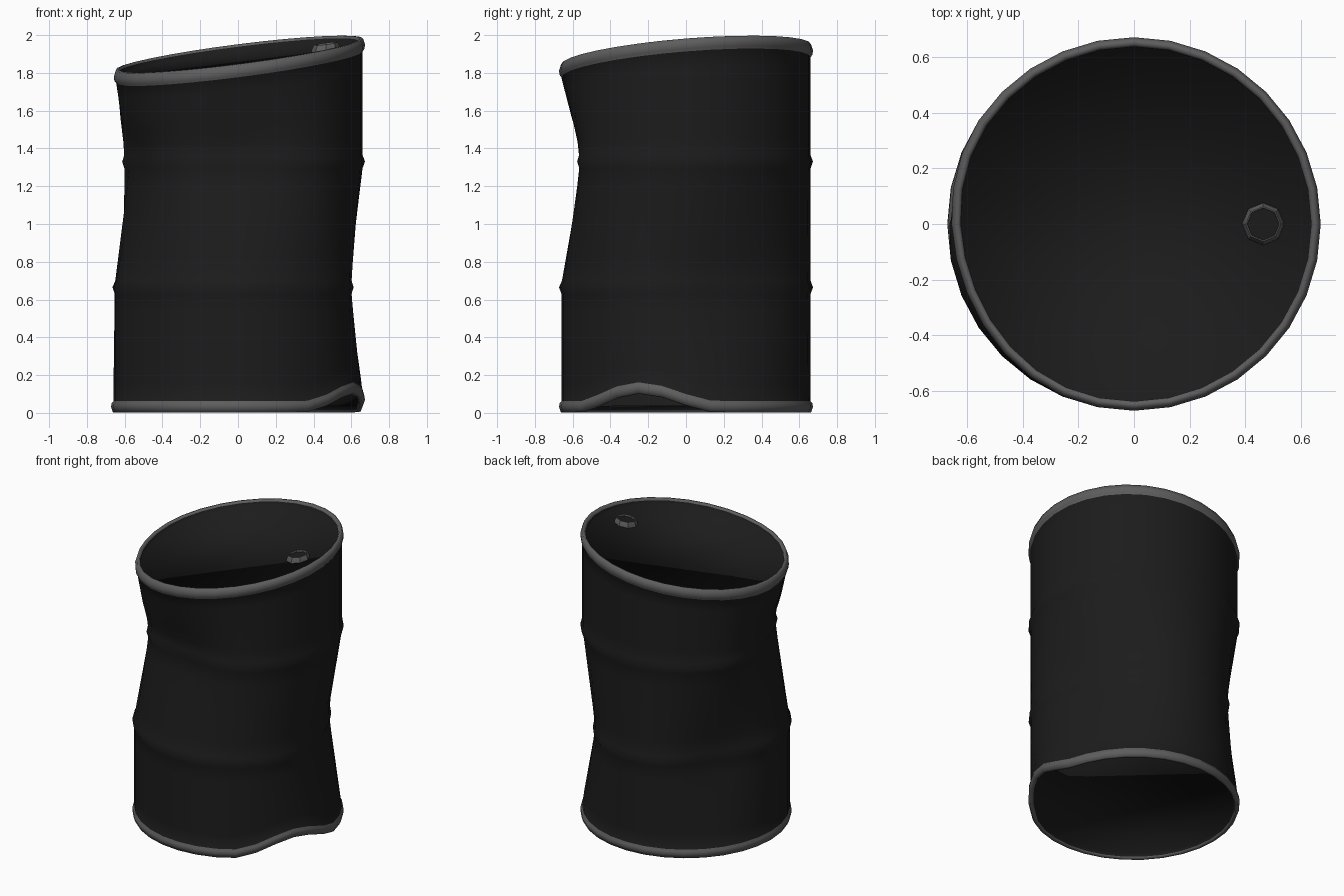
import bpy, bmesh, math
from mathutils import Vector

cube = bpy.data.objects.get("Cube")
if cube:
    bpy.data.objects.remove(cube, do_unlink=True)


def material(name, value):
    m = bpy.data.materials.new(name)
    m.use_nodes = True
    m.diffuse_color = (value, value, value, 1)
    bsdf = next(n for n in m.node_tree.nodes if n.type == 'BSDF_PRINCIPLED')
    bsdf.inputs["Base Color"].default_value = (value, value, value, 1)
    bsdf.inputs["Roughness"].default_value = 0.6
    return m


BLACK = material("black paint", 0.0115)
STEEL = material("grey steel", 0.11)
RADIUS = 0.66
TILT_X, TILT_Y, DROP = 0.084 / RADIUS, 0.053 / RADIUS, -0.099

# Dents: direction in degrees, half width in degrees, depth, strength by height
LOW = [(0.08, 0), (0.62, 1), (0.72, 1), (1.3, 0)]
FRONT = [(0.68, 0), (1.28, 1), (1.42, 0.97), (1.65, 0.5), (1.93, 0)]
SIDE = [(0.68, 0), (1.28, 1), (1.42, 0.97), (1.65, 0.55), (1.93, 0.18)]
DENTS = [(265, 52, 0.108, FRONT), (200, 55, 0.118, SIDE), (22, 66, 0.095, LOW), (146, 42, 0.085, LOW)]
LIFT_DIR, LIFT_WIDTH, LIFT = 338, 38, 0.1


def ramp(points, z):
    """Piecewise linear value, flat beyond both ends."""
    if z <= points[0][0]:
        return points[0][1]
    for (a, u), (b, v) in zip(points, points[1:]):
        if z <= b:
            return u + (v - u) * (z - a) / (b - a)
    return points[-1][1]


def falloff(angle, centre, width):
    d = abs((angle - centre + 180) % 360 - 180)
    return math.cos(math.pi / 2 * d / width) ** 2 if d < width else 0


def crush(co):
    """Push the dents in, lift the bent bottom edge, tilt the top."""
    angle = math.degrees(math.atan2(co.y, co.x))
    push = sum(depth * falloff(angle, c, w) * ramp(g, co.z) for c, w, depth, g in DENTS)
    lift = LIFT * falloff(angle, LIFT_DIR, LIFT_WIDTH) * ramp([(0.07, 1), (0.6, 0)], co.z)
    tilt = (DROP + TILT_X * co.x + TILT_Y * co.y) * ramp([(1.36, 0), (1.92, 1)], co.z)
    scale = 1 - push / RADIUS
    return Vector((co.x * scale, co.y * scale, co.z + lift + tilt))


def lathe(name, profile, sides, mats, rule, deform, capped, crease):
    """Spin a profile of (radius, height); rule picks the material per band."""
    bm = bmesh.new()
    rings = []
    for r, z in profile:
        rings.append([bm.verts.new((r * math.cos(2 * math.pi * i / sides),
                                    r * math.sin(2 * math.pi * i / sides), z))
                      for i in range(sides)])
    for k in range(len(rings) - 1):
        for i in range(sides):
            j = (i + 1) % sides
            f = bm.faces.new((rings[k][i], rings[k][j], rings[k + 1][j], rings[k + 1][i]))
            f.material_index = rule(k)
    if capped:
        bm.faces.new(rings[0])
        bm.faces.new(rings[-1])
    bmesh.ops.recalc_face_normals(bm, faces=bm.faces)
    for v in bm.verts:
        v.co = deform(v.co)
    mesh = bpy.data.meshes.new(name)
    bm.to_mesh(mesh)
    bm.free()
    for m in mats:
        mesh.materials.append(m)
    ob = bpy.data.objects.new(name, mesh)
    bpy.context.collection.objects.link(ob)
    bpy.ops.object.select_all(action='DESELECT')
    ob.select_set(True)
    bpy.context.view_layer.objects.active = ob
    bpy.ops.object.shade_smooth_by_angle(angle=math.radians(crease))


# Drum: recessed end plates, rolled rims, wall with two raised hoops
WALL = 0.66
PLATE = 0.034
rim = [(0.636, PLATE), (0.638, 0.012), (0.646, 0.001), (0.662, 0.003),
       (0.672, 0.03), (0.67, 0.05), (WALL, 0.062)]
TOP_RIM = 1.15


def wall(z0, z1, steps):
    return [(WALL, z0 + (z1 - z0) * i / steps) for i in range(1, steps)]


def hoop(z):
    return [(WALL, z - 0.035), (0.672, z), (WALL, z + 0.035)]


profile = (rim + wall(0.062, 0.63, 6) + hoop(0.665) + wall(0.7, 1.295, 6)
           + hoop(1.33) + wall(1.365, 1.93, 6)
           + [(r, 2 - z * TOP_RIM) for r, z in reversed(rim)])
bands = len(profile) - 1
edge = len(rim) - 1
lathe("drum_body", profile, 32, [BLACK, STEEL],
      lambda k: 1 if 1 <= k < edge or bands - edge <= k < bands - 1 else 0,
      crush, True, 180)

# Filler cap: eight-sided collar around a dark plug, lying on the tilted lid
CAP_X = 0.465
lid_z = 2 - PLATE * TOP_RIM + DROP + TILT_X * CAP_X


def on_lid(co):
    return Vector((co.x + CAP_X, co.y, co.z + lid_z + TILT_X * co.x + TILT_Y * co.y))


lathe("filler_collar", [(0.077, -0.005), (0.074, 0.012), (0.063, 0.034), (0.058, 0.034), (0.056, -0.005)],
      8, [STEEL], lambda k: 0, on_lid, False, 30)
lathe("filler_plug", [(0.059, -0.005), (0.058, 0.02)], 16, [BLACK], lambda k: 0, on_lid, True, 30)
